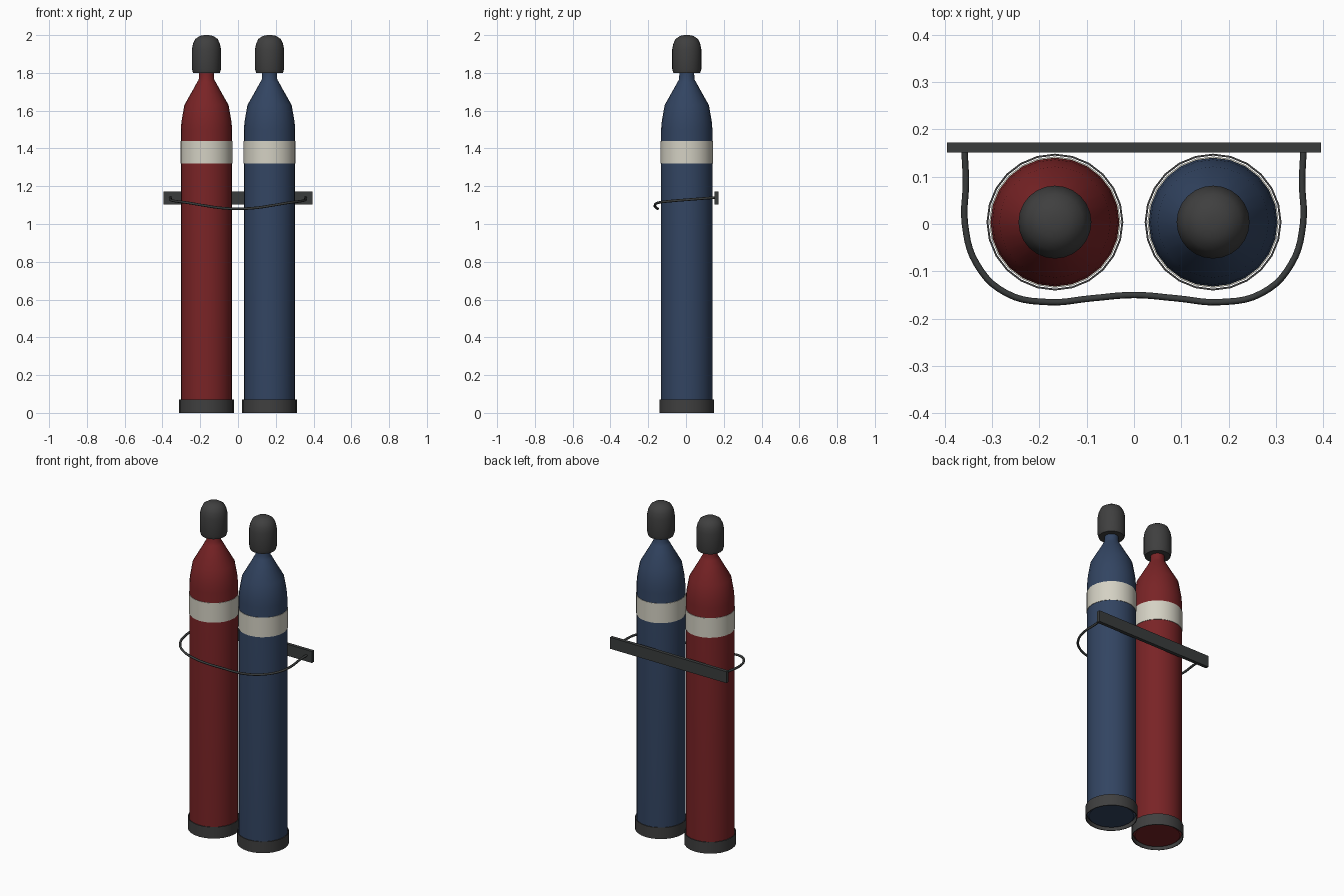
import bpy, bmesh, math

if "Cube" in bpy.data.objects:
    bpy.data.objects.remove(bpy.data.objects["Cube"])

def material(name, rgb):
    m = bpy.data.materials.new(name)
    m.diffuse_color = (*rgb, 1)
    m.use_nodes = True
    m.node_tree.nodes["Principled BSDF"].inputs["Base Color"].default_value = m.diffuse_color
    return m

RED = material("dark red", (0.19, 0.017, 0.019))
BLUE = material("navy blue", (0.032, 0.058, 0.12))
CREAM = material("off white", (0.66, 0.64, 0.55))
GREY = material("dark grey", (0.05, 0.05, 0.05))
STEEL = material("dark steel", (0.042, 0.046, 0.046))
CY = 0.004

def finish(ob, mat, angle=35):
    ob.data.materials.append(mat)
    bpy.ops.object.select_all(action='DESELECT')
    ob.select_set(True)
    bpy.context.view_layer.objects.active = ob
    bpy.ops.object.shade_smooth_by_angle(angle=math.radians(angle))

def lathe(name, profile, x, mat, closed=False, sides=24):
    """Spin (radius, height) points round a vertical axis."""
    bm = bmesh.new()
    rings = []
    for r, z in profile:
        rings.append([bm.verts.new((x + r * math.cos(2 * math.pi * i / sides),
                                    CY + r * math.sin(2 * math.pi * i / sides), z))
                      for i in range(sides)])
    pairs = list(zip(rings, rings[1:]))
    if closed:
        pairs.append((rings[-1], rings[0]))
    else:
        bm.faces.new(rings[0][::-1])
        bm.faces.new(rings[-1])
    for a, b in pairs:
        for i in range(sides):
            j = (i + 1) % sides
            bm.faces.new((a[i], a[j], b[j], b[i]))
    bmesh.ops.recalc_face_normals(bm, faces=bm.faces)
    me = bpy.data.meshes.new(name)
    bm.to_mesh(me)
    bm.free()
    ob = bpy.data.objects.new(name, me)
    bpy.context.collection.objects.link(ob)
    finish(ob, mat)

BODY = [(0.125, 0.012), (0.136, 0.022), (0.136, 1.50), (0.132, 1.545), (0.117, 1.63),
        (0.066, 1.72), (0.050, 1.75), (0.041, 1.765), (0.039, 1.80)]
CAP = [(0.071, 1.80), (0.077, 1.82), (0.077, 1.925), (0.071, 1.955), (0.059, 1.98),
       (0.034, 1.996), (0.012, 2.0)]

# Two gas cylinders
for side, x, mat in (("left", -0.167, RED), ("right", 0.167, BLUE)):
    lathe(side + "_cylinder_body", BODY, x, mat)
    lathe(side + "_valve_collar", [(0.037, 1.79), (0.037, 1.82)], x, GREY)
    lathe(side + "_valve_cap", CAP, x, GREY)
    lathe(side + "_label_band", [(0.1355, 1.32), (0.1385, 1.32), (0.1385, 1.44), (0.1355, 1.44)],
          x, CREAM, closed=True)
    lathe(side + "_foot_ring", [(0.1405, 0), (0.1445, 0), (0.1445, 0.07), (0.1405, 0.07)],
          x, GREY, closed=True)

# Wall rail behind the cylinders
bpy.ops.mesh.primitive_cube_add(size=1, location=(0, 0.162, 1.138))
rail = bpy.context.object
rail.name = "wall_rail"
rail.scale = (0.79, 0.021, 0.07)
bpy.ops.object.transform_apply(location=False, rotation=False, scale=True)
finish(rail, STEEL)

# Sagging restraint looped round the front
half = [(0.358, 0.155, 1.14), (0.355, 0.09, 1.135), (0.357, 0.0, 1.128), (0.332, -0.085, 1.121),
        (0.27, -0.146, 1.113), (0.18, -0.165, 1.098), (0.09, -0.157, 1.085)]
path = [(-x, y, z) for x, y, z in half] + [(0, -0.15, 1.081)] + half[::-1]
cu = bpy.data.curves.new("restraint_chain", 'CURVE')
cu.dimensions = '3D'
cu.bevel_depth = 0.0068
cu.bevel_resolution = 2
cu.resolution_u = 5
cu.use_fill_caps = True
sp = cu.splines.new('BEZIER')
sp.bezier_points.add(len(path) - 1)
for bp, co in zip(sp.bezier_points, path):
    bp.co = co
    bp.handle_left_type = bp.handle_right_type = 'AUTO'
chain = bpy.data.objects.new("restraint_chain", cu)
bpy.context.collection.objects.link(chain)
bpy.ops.object.select_all(action='DESELECT')
chain.select_set(True)
bpy.context.view_layer.objects.active = chain
bpy.ops.object.convert(target='MESH')
finish(bpy.context.object, STEEL, 60)
